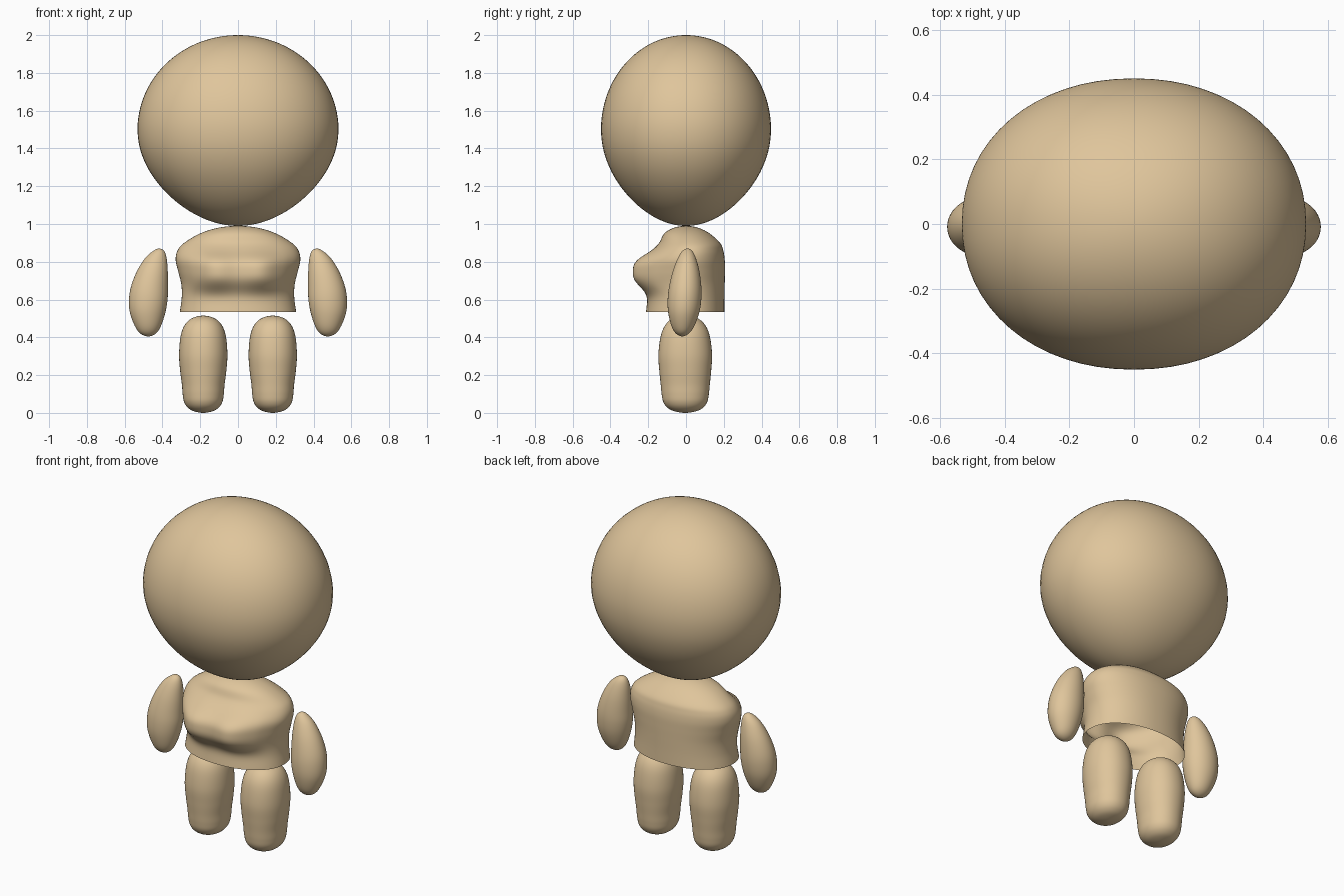
import bpy, bmesh, math

if "Cube" in bpy.data.objects:
    bpy.data.objects.remove(bpy.data.objects["Cube"])

tan = bpy.data.materials.new("warm_tan")
tan.diffuse_color = (0.74, 0.56, 0.33, 1)
tan.use_nodes = True
tan.node_tree.nodes["Principled BSDF"].inputs["Base Color"].default_value = tan.diffuse_color


def spline(rows, pole_start, pole_end, steps=6):
    """Smooth the rows (z, x0, x1, y0, y1); poles are rounded, open ends run straight."""
    def ghost(end, nxt, pole):
        if pole:
            z, a, b, c, d = nxt
            return (z, b, a, d, c)
        return tuple(2 * e - n for e, n in zip(end, nxt))
    pts = [ghost(rows[0], rows[1], pole_start)] + rows + [ghost(rows[-1], rows[-2], pole_end)]
    out = []
    for p0, p1, p2, p3 in zip(pts, pts[1:], pts[2:], pts[3:]):
        for k in range(steps):
            t = k / steps
            out.append(tuple(0.5 * (2 * b + (c - a) * t + (2 * a - 5 * b + 4 * c - d) * t ** 2
                                    + (3 * b - a - 3 * c + d) * t ** 3)
                             for a, b, c, d in zip(p0, p1, p2, p3)))
    return out + [rows[-1]]


def loft(name, rows, pole_end=True, power=2.0, shape=None, mirror=False, seg=64):
    """Skin elliptical sections from the top row down to the bottom row."""
    bm = bmesh.new()
    rings = []
    for z, x0, x1, y0, y1 in spline(rows, True, pole_end):
        ring = []
        for i in range(seg):
            a = 2 * math.pi * i / seg
            c, s = math.cos(a), math.sin(a)
            c = math.copysign(abs(c) ** (2 / power), c)
            s = math.copysign(abs(s) ** (2 / power), s)
            x = (x0 + x1) / 2 + (x1 - x0) / 2 * c
            y = (y0 + y1) / 2 + (y1 - y0) / 2 * s
            if shape and s < 0:
                y = shape(x, y, z, -s)
            ring.append(bm.verts.new((x, y, z)))
        rings.append(ring)
    for r, q in zip(rings, rings[1:]):
        for i in range(seg):
            j = (i + 1) % seg
            bm.faces.new((r[i], q[i], q[j], r[j]))
    bmesh.ops.remove_doubles(bm, verts=bm.verts, dist=0.0001)
    me = bpy.data.meshes.new(name)
    bm.to_mesh(me)
    bm.free()
    me.materials.append(tan)
    me.polygons.foreach_set("use_smooth", [True] * len(me.polygons))
    ob = bpy.data.objects.new(name, me)
    bpy.context.collection.objects.link(ob)
    if mirror:
        ob.modifiers.new("other_side", 'MIRROR').use_mirror_merge = False
    return ob


# Head: ellipsoid narrowing gently toward the chin
head = []
for k in range(17):
    c, s = math.cos(math.pi * k / 16), math.sin(math.pi * k / 16)
    r = s * (1 - (0.13 * c * c if c < 0 else 0))
    head.append((1.5 + (0.5 if c > 0 else 0.51) * c, -0.532 * r, 0.532 * r, -0.45 * r, 0.45 * r))
loft("head", head, power=2.1)


# Torso: open at the bottom, with a soft double chest bulge
def chest(x, y, z, front):
    width = 0.1
    bump = sum(math.exp(-0.5 * ((x - m) / 0.092) ** 2) for m in (-0.125, 0.125))
    return y - 0.088 * bump * math.exp(-abs((z - 0.75) / width) ** 3) * min(1, 1.5 * front)


torso = [(z, -x, x, f, b) for z, x, f, b in (
    (0.99, 0, 0, 0), (0.98, 0.105, -0.065, 0.065), (0.95, 0.2, -0.115, 0.125),
    (0.90, 0.285, -0.14, 0.18), (0.86, 0.32, -0.165, 0.197), (0.81, 0.33, -0.192, 0.205),
    (0.75, 0.317, -0.2, 0.206), (0.68, 0.3, -0.2, 0.205), (0.61, 0.298, -0.203, 0.204),
    (0.533, 0.308, -0.212, 0.204))]
loft("torso", torso, pole_end=False, power=2.15, shape=chest, seg=96)

# Arms: teardrops leaning outward
loft("arms", [
    (0.87, 0.418, 0.418, 0.008, 0.008), (0.858, 0.392, 0.448, -0.018, 0.032),
    (0.82, 0.378, 0.491, -0.043, 0.052), (0.75, 0.372, 0.535, -0.07, 0.071),
    (0.67, 0.371, 0.566, -0.089, 0.081), (0.60, 0.373, 0.577, -0.097, 0.081),
    (0.53, 0.385, 0.572, -0.094, 0.07), (0.46, 0.408, 0.546, -0.077, 0.044),
    (0.42, 0.435, 0.517, -0.053, 0.015), (0.405, 0.475, 0.475, -0.02, -0.02)], mirror=True)

# Legs: rounded stumps with a slightly narrower foot
loft("legs", [(z, 0.184 - x, 0.184 + x, -0.004 - y, -0.004 + y) for z, x, y in (
    (0.515, 0, 0), (0.503, 0.055, 0.06), (0.47, 0.095, 0.102), (0.41, 0.119, 0.129),
    (0.31, 0.128, 0.142), (0.22, 0.122, 0.137), (0.15, 0.113, 0.13), (0.10, 0.109, 0.125),
    (0.06, 0.102, 0.117), (0.03, 0.084, 0.097), (0.01, 0.053, 0.062), (0.0, 0, 0))],
    mirror=True, power=2.1)
